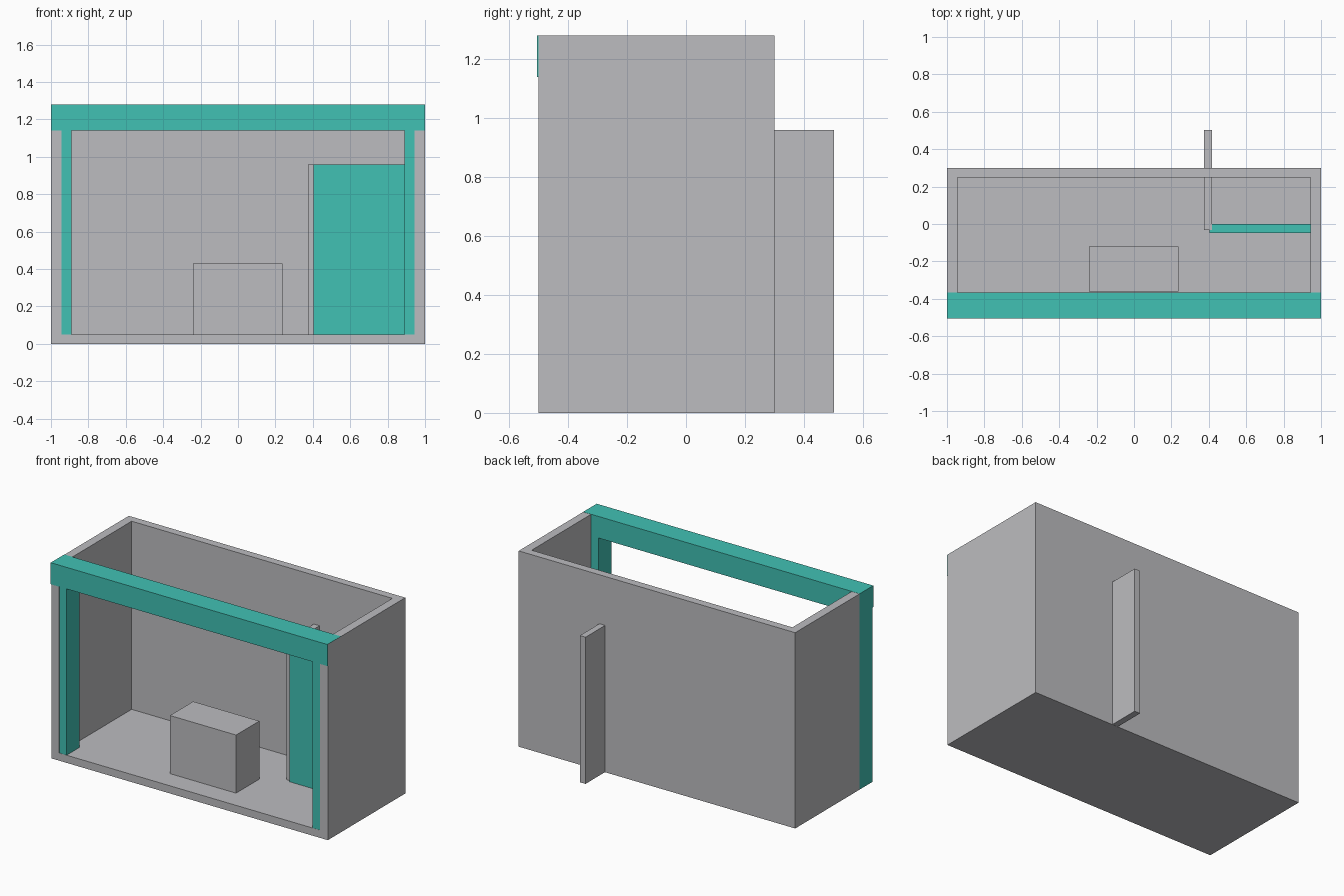
import bpy

if "Cube" in bpy.data.objects:
    bpy.data.objects.remove(bpy.data.objects["Cube"])

def material(name, rgb):
    m = bpy.data.materials.new(name)
    m.diffuse_color = (*rgb, 1)
    m.use_nodes = True
    m.node_tree.nodes["Principled BSDF"].inputs["Base Color"].default_value = m.diffuse_color
    return m

GREY = material("light_grey", (0.505, 0.505, 0.525))
TEAL = material("teal", (0.053, 0.533, 0.456))

def box(name, lo, hi, mat):
    """Axis-aligned box from its two opposite corners."""
    bpy.ops.mesh.primitive_cube_add(size=1)
    ob = bpy.context.object
    ob.name = name
    for v in ob.data.vertices:
        v.co = [h if c > 0 else l for c, l, h in zip(v.co, lo, hi)]
    ob.data.materials.append(mat)
    return ob

# Room shell: solid block hollowed out through the front and top
shell = box("room_shell", (-1, -0.5, 0), (1, 0.3, 1.28), GREY)
cutter = box("room_cutter", (-0.943, -1, 0.05), (0.943, 0.248, 2), GREY)
mod = shell.modifiers.new("hollow", "BOOLEAN")
mod.operation = "DIFFERENCE"
mod.solver = "EXACT"
mod.object = cutter
bpy.context.view_layer.objects.active = shell
bpy.ops.object.modifier_apply(modifier="hollow")
bpy.data.objects.remove(cutter)

# Front frame: two posts let into the walls and a header beam
FRAME_BACK = -0.365
box("left_post", (-1.001, -0.499, 0.001), (-0.89, FRAME_BACK, 1.2), TEAL)
box("right_post", (0.89, -0.499, 0.001), (0.999, FRAME_BACK, 1.2), TEAL)
box("header_beam", (-1.001, -0.505, 1.14), (0.9995, FRAME_BACK, 1.281), TEAL)

# Partition running through the back wall, and the screen beside it
box("partition", (0.375, -0.033, 0.001), (0.416, 0.502, 0.96), GREY)
box("screen_panel", (0.405, -0.047, 0.03), (0.96, 0, 0.96), TEAL)

# Counter block standing on the floor
box("counter", (-0.24, -0.36, 0.04), (0.238, -0.12, 0.43), GREY)
